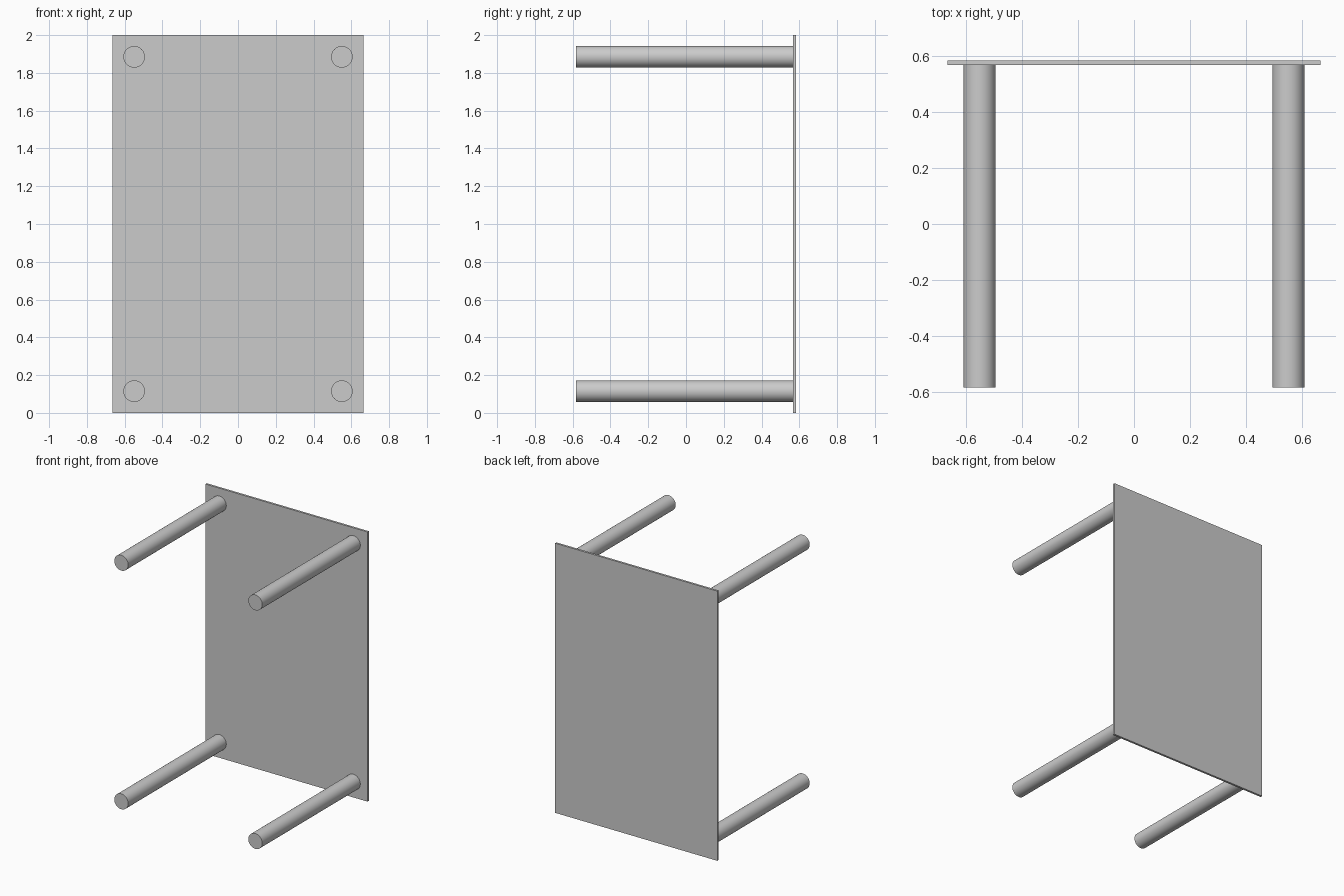
import bpy
import math

cube = bpy.data.objects.get("Cube")
if cube:
    bpy.data.objects.remove(cube, do_unlink=True)

WIDTH, HEIGHT, DEPTH = 1.33, 2.0, 1.166
THICKNESS = 0.016
LEG_RADIUS, LEG_INSET = 0.057, 0.115

grey = bpy.data.materials.new("plain grey")
grey.use_nodes = True
colour = (0.6, 0.6, 0.6, 1)
grey.diffuse_color = colour
grey.node_tree.nodes["Principled BSDF"].inputs["Base Color"].default_value = colour

# Thin upright table top
bpy.ops.mesh.primitive_cube_add(
    size=1, location=(0, DEPTH / 2 - THICKNESS / 2, HEIGHT / 2))
top = bpy.context.object
top.name = "table_top"
top.scale = (WIDTH, THICKNESS, HEIGHT)
bpy.ops.object.transform_apply(location=False, rotation=False, scale=True)
top.data.materials.append(grey)

# Four round legs reaching forward from the corners
leg_length = DEPTH - THICKNESS
for side, sx in (("right", -1), ("left", 1)):
    for level, z in (("lower", LEG_INSET), ("upper", HEIGHT - LEG_INSET)):
        bpy.ops.mesh.primitive_cylinder_add(
            vertices=48, radius=LEG_RADIUS, depth=leg_length,
            location=(sx * (WIDTH / 2 - LEG_INSET), -THICKNESS / 2, z),
            rotation=(math.pi / 2, 0, 0))
        leg = bpy.context.object
        leg.name = f"{level}_{side}_leg"
        leg.data.materials.append(grey)
        bpy.ops.object.shade_smooth_by_angle(angle=math.radians(30))
